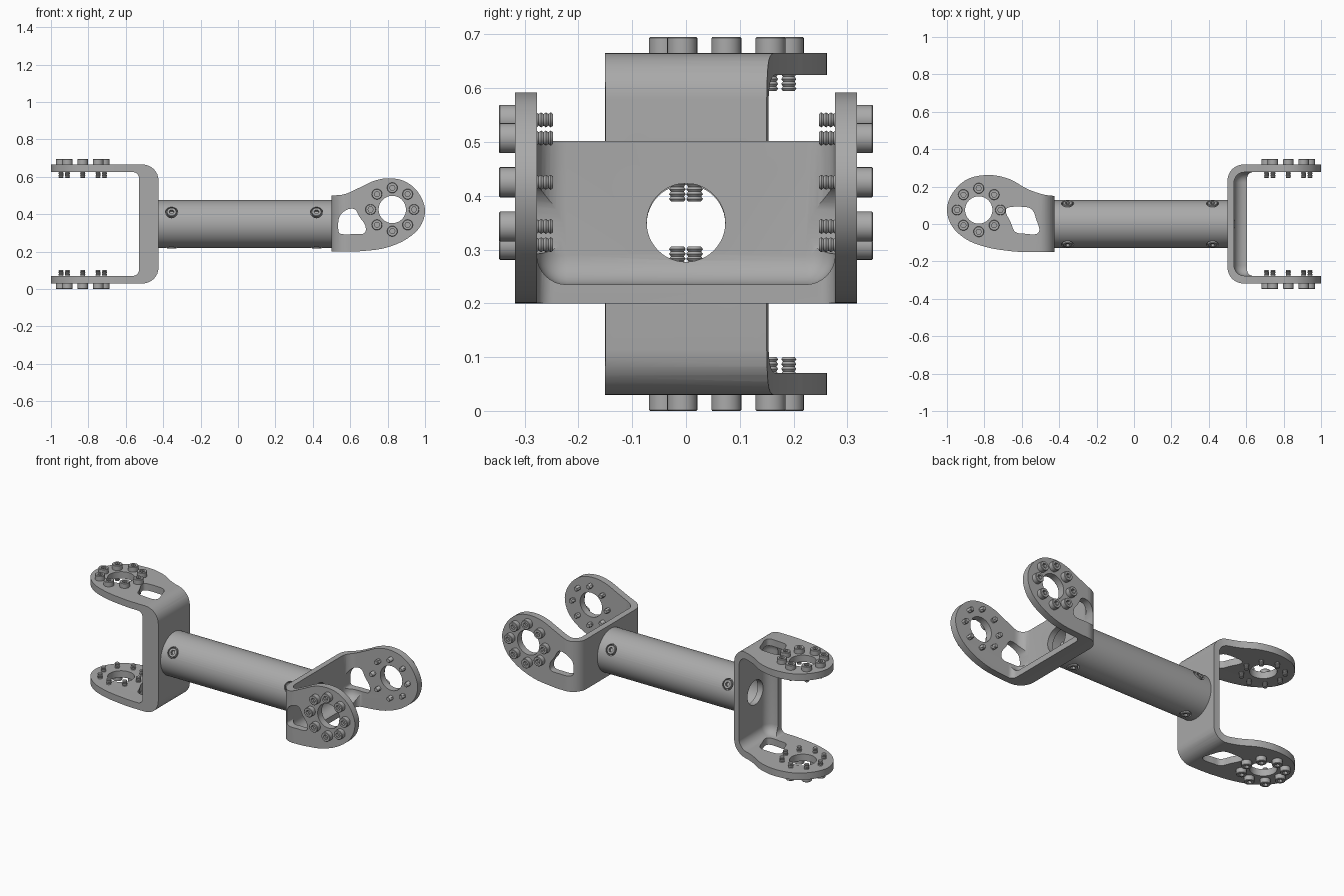
import bpy, bmesh, math
from mathutils import Matrix, Vector

if "Cube" in bpy.data.objects:
    bpy.data.objects.remove(bpy.data.objects["Cube"], do_unlink=True)

steel = bpy.data.materials.new("steel_grey")
steel.use_nodes = True
steel.diffuse_color = (0.4, 0.4, 0.4, 1)
steel.node_tree.nodes["Principled BSDF"].inputs["Base Color"].default_value = (0.4, 0.4, 0.4, 1)

MID = 0.3475          # height of the shaft axis
HALF, ARM = 0.318, 0.041   # half width of a yoke, arm thickness
built = []


def add(name, mesh, matrix=Matrix()):
    ob = bpy.data.objects.new(name, mesh)
    bpy.context.collection.objects.link(ob)
    ob.matrix_world = matrix
    built.append(ob)
    return ob


def to_mesh(name, bm):
    bmesh.ops.recalc_face_normals(bm, faces=bm.faces)
    mesh = bpy.data.meshes.new(name)
    bm.to_mesh(mesh)
    bm.free()
    mesh.materials.append(steel)
    return mesh


def spline(pts, closed=False, steps=6):
    """Smooth curve through the given 2D points."""
    p = [Vector(q) for q in pts]
    n = len(p)
    at = (lambda i: p[i % n]) if closed else (lambda i: p[max(0, min(n - 1, i))])
    out = []
    for i in range(n if closed else n - 1):
        a, b, c, d = (at(i + k) for k in (-1, 0, 1, 2))
        for s in range(steps):
            t = s / steps
            out.append(b + (c - a) * t / 2 + (2 * a - 5 * b + 4 * c - d) * t * t / 2
                       + (3 * b - a - 3 * c + d) * t ** 3 / 2)
    return out if closed else out + [p[-1]]


def prism(name, outline, depth=0.4):
    bm = bmesh.new()
    face = bm.faces.new([bm.verts.new((u, v, -depth)) for u, v in outline])
    ext = bmesh.ops.extrude_face_region(bm, geom=[face])["geom"]
    bmesh.ops.translate(bm, vec=(0, 0, 2 * depth),
                        verts=[g for g in ext if isinstance(g, bmesh.types.BMVert)])
    return to_mesh(name, bm)


def rounded_box(name, lo, hi, radius, axes):
    """Box whose edges along the listed axes are rounded."""
    bm = bmesh.new()
    bmesh.ops.create_cube(bm, size=1)
    for v in bm.verts:
        v.co = [hi[i] if v.co[i] > 0 else lo[i] for i in range(3)]
    edges = [e for e in bm.edges
             if any(abs(e.verts[0].co[i] - e.verts[1].co[i]) > 1e-4 for i in axes)]
    bmesh.ops.bevel(bm, geom=edges, offset=radius, segments=8, profile=0.5, affect='EDGES')
    return to_mesh(name, bm)


def cylinder(name, radius, z0, z1, matrix=Matrix(), segments=48):
    bm = bmesh.new()
    bmesh.ops.create_cone(bm, cap_ends=True, segments=segments, radius1=radius, radius2=radius,
                          depth=z1 - z0, matrix=matrix @ Matrix.Translation((0, 0, (z0 + z1) / 2)))
    return to_mesh(name, bm)


def carve(ob, cutters):
    """Apply boolean cuts to an object and drop the cutters."""
    helpers = []
    for operation, mesh in cutters:
        cutter = bpy.data.objects.new("cutter", mesh)
        cutter.hide_render = True
        bpy.context.collection.objects.link(cutter)
        mod = ob.modifiers.new("cut", 'BOOLEAN')
        mod.operation, mod.object, mod.solver = operation, cutter, 'EXACT'
        helpers.append(cutter)
    bpy.context.view_layer.update()
    result = bpy.data.meshes.new_from_object(
        ob.evaluated_get(bpy.context.evaluated_depsgraph_get()))
    ob.modifiers.clear()
    ob.data = result
    result.materials.clear()
    result.materials.append(steel)
    for h in helpers:
        bpy.data.objects.remove(h, do_unlink=True)


def screw_mesh(name, head_r, head_h, shaft_r, length, segments=24):
    """Turned socket screw, head upwards, underside of the head at zero."""
    hex_r, floor = head_r * 0.52, head_h * 0.4
    profile = [(hex_r, floor, True), (hex_r, head_h, True), (head_r * 0.92, head_h, False),
               (head_r, head_h * 0.92, False), (head_r, 0, False), (shaft_r, 0, False)]
    turns = max(2, round(length / 0.009))
    for i in range(turns):
        z = -length * (i + 0.5) / turns
        profile += [(shaft_r, z, False), (shaft_r * 0.78, z - 0.5 * length / turns, False)]
    bm = bmesh.new()
    rings = []
    for r, z, is_hex in profile:
        ring = []
        for k in range(segments):
            a = math.tau * k / segments
            f = math.cos(math.pi / 6) / math.cos(a % (math.pi / 3) - math.pi / 6) if is_hex else 1
            ring.append(bm.verts.new((r * f * math.cos(a), r * f * math.sin(a), z)))
        rings.append(ring)
    for a, b in zip(rings, rings[1:]):
        for k in range(segments):
            j = (k + 1) % segments
            bm.faces.new((a[k], a[j], b[j], b[k]))
    bm.faces.new(rings[0])
    bm.faces.new(rings[-1])
    return to_mesh(name, bm)


flange_screw = screw_mesh("flange_screw", 0.028, 0.0295, 0.014, ARM + 0.03)
tube_screw = screw_mesh("tube_screw", 0.026, 0.028, 0.015, 0.02)


def yoke(name, matrix, outline, window, eye):
    """U-shaped fork: u runs outwards, v sideways, w across the arms."""
    inner = HALF - ARM
    body = add(name, prism(name, spline(outline) + [Vector((-0.05, -0.15)), Vector((-0.05, 0.15))]))
    along_u = Matrix.Rotation(math.pi / 2, 4, 'Y')
    carve(body, [
        ('INTERSECT', rounded_box("shell", (0, -1, -HALF), (1.5, 1, HALF), 0.085, (1,))),
        ('DIFFERENCE', rounded_box("pocket", (0.035, -0.115, -inner), (1.2, 0.6, inner), 0.055, (0, 1, 2))),
        ('DIFFERENCE', rounded_box("gap", (0.105, -0.7, -inner), (1.3, 0.7, inner), 0.03, (1,))),
        ('DIFFERENCE', prism("window", spline(window, True), 0.5)),
        ('DIFFERENCE', cylinder("eye", 0.073, -0.5, 0.5, Matrix.Translation((*eye, 0)))),
        ('DIFFERENCE', cylinder("bore", 0.073, -0.1, 0.2, along_u)),
    ])
    body.matrix_world = matrix
    # ring of eight screws on the outside of each arm
    for flip in (0, math.pi):
        for k in range(8):
            a = math.tau * k / 8
            spot = (eye[0] + 0.116 * math.cos(a), eye[1] + 0.116 * math.sin(a),
                    HALF if flip == 0 else -HALF)
            add(name + "_screw", flange_screw,
                matrix @ Matrix.Translation(spot) @ Matrix.Rotation(flip, 4, 'X'))


# left fork: arms above and below, right fork turned a quarter about the shaft
right_frame = Matrix(((1, 0, 0, 0.5), (0, 0, -1, 0), (0, 1, 0, 0.35), (0, 0, 0, 1)))
left_frame = Matrix(((-1, 0, 0, -0.425), (0, 1, 0, 0), (0, 0, -1, MID), (0, 0, 0, 1)))

yoke("short_fork", right_frame,
     [(0, .15), (.07, .157), (.15, .192), (.23, .229), (.31, .242), (.393, .225), (.463, .167),
      (.5, .075), (.473, -.018), (.393, -.088), (.286, -.131), (.18, -.146), (.1, -.15), (0, -.15)],
     [(.036, -.03), (.042, .035), (.08, .073), (.125, .076), (.15, .035), (.18, -.01),
      (.175, -.052), (.11, -.057), (.05, -.055)],
     (.325, .075))
yoke("long_fork", left_frame,
     [(0, .15), (.06, .158), (.145, .187), (.241, .24), (.35, .262), (.465, .24), (.545, .166),
      (.575, .075), (.545, -.016), (.465, -.086), (.359, -.125), (.252, -.143), (.16, -.15), (0, -.15)],
     [(.081, -.03), (.098, .025), (.115, .07), (.15, .09), (.24, .09), (.26, .065),
      (.235, .01), (.21, -.042), (.16, -.052), (.1, -.054)],
     (.405, .075))

# hollow shaft with counterbored screws at both ends
along_x = Matrix.Translation((0, 0, MID)) @ Matrix.Rotation(math.pi / 2, 4, 'Y')
shaft = add("shaft_tube", cylinder("shaft_tube", 0.128, -0.426, 0.501, along_x, 64))
cuts = [('DIFFERENCE', cylinder("shaft_bore", 0.098, -0.6, 0.6, along_x, 64))]
for x in (-0.355, 0.42):
    for degrees in (30, 150, 270):
        m = (Matrix.Translation((x, 0, MID))
             @ Matrix.Rotation(math.radians(degrees - 90), 4, 'X'))
        cuts.append(('DIFFERENCE', cylinder("counterbore", 0.033, 0.104, 0.2, m, 32)))
        add("tube_screw", tube_screw, m @ Matrix.Translation((0, 0, 0.103)))
carve(shaft, cuts)

# small threaded pins reaching into the bore
pin = screw_mesh("bore_pin", 0.0155, 0.01, 0.0155, 0.045)
for side in (1, -1):
    for y in (-0.016, 0.016):
        add("bore_pin", pin, Matrix.Translation((0.36, y, MID + side * 0.087))
            @ Matrix.Rotation(0 if side > 0 else math.pi, 4, 'X'))

bpy.ops.object.select_all(action='DESELECT')
for ob in built:
    ob.select_set(True)
bpy.context.view_layer.objects.active = built[0]
bpy.ops.object.shade_smooth_by_angle(angle=math.radians(30))
